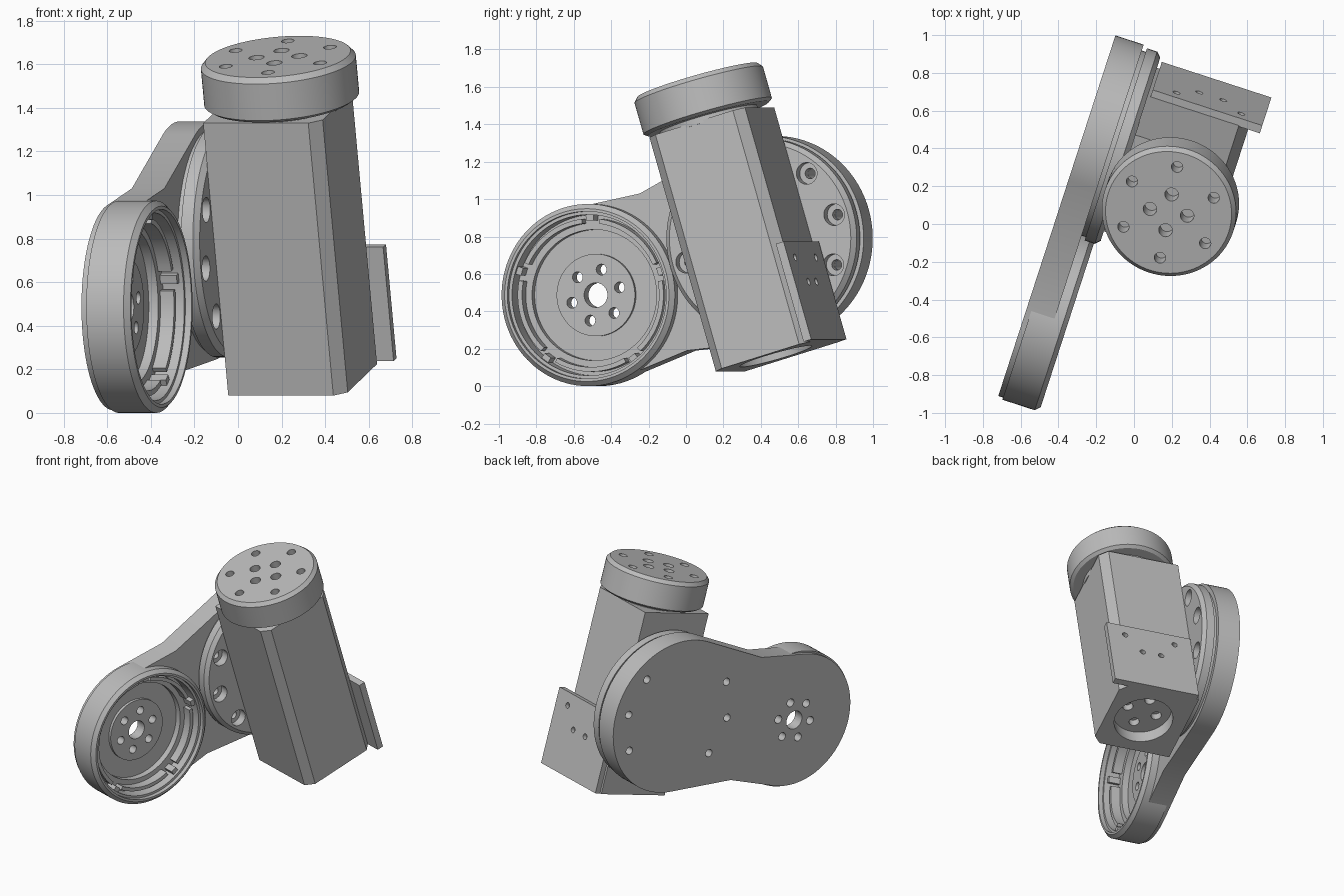
import bpy, bmesh
from math import cos, sin, tau, radians, acos, atan2, hypot
from mathutils import Matrix, Vector

if "Cube" in bpy.data.objects:
    bpy.data.objects.remove(bpy.data.objects["Cube"])

grey = bpy.data.materials.new("light grey")
grey.use_nodes = True
grey.diffuse_color = (0.5, 0.5, 0.5, 1)
grey.node_tree.nodes["Principled BSDF"].inputs["Base Color"].default_value = (0.5, 0.5, 0.5, 1)

# Arm frame: x along the arm, y up, z out of the joint face
TURN = Matrix.Rotation(radians(-18), 4, 'Z')
ARM = TURN @ Matrix(((0, 0, 1, 0), (1, 0, 0, 0), (0, 1, 0, 0), (0, 0, 0, 1)))
# Motor frame: origin at the centre of the top cap, z along the motor axis
MOTOR = TURN @ Matrix.Translation((0.155, 0.115, 1.635)) @ Matrix.Rotation(radians(16.6), 4, 'X')

BIG, BIG_R = (0.371, 0.79), 0.548
SMALL, SMALL_R = (-0.613, 0.487), 0.475


def lathe(bm, profile, center=(0, 0), steps=96):
    """Spin a closed (radius, height) profile around the local z axis."""
    vs = [bm.verts.new((center[0] + r, center[1], h)) for r, h in profile]
    es = [bm.edges.new((vs[i], vs[(i + 1) % len(vs)])) for i in range(len(vs))
          if profile[i][0] > 0 or profile[(i + 1) % len(vs)][0] > 0]
    bmesh.ops.spin(bm, geom=vs + es, cent=(*center, 0), axis=(0, 0, 1),
                   angle=tau, steps=steps, use_merge=True)
    bmesh.ops.remove_doubles(bm, verts=bm.verts, dist=1e-5)


def drill(bm, center, r, low, high):
    lathe(bm, [(0, low), (r, low), (r, high), (0, high)], center, 24)


def prism(bm, outline, low, high):
    rings = [[bm.verts.new((x, y, h)) for x, y in outline] for h in (low, high)]
    for ring in rings:
        bm.faces.new(ring)
    n = len(outline)
    for i in range(n):
        j = (i + 1) % n
        bm.faces.new((rings[0][i], rings[0][j], rings[1][j], rings[1][i]))


def finish(name, bm, frame):
    bmesh.ops.recalc_face_normals(bm, faces=bm.faces)
    mesh = bpy.data.meshes.new(name)
    bm.to_mesh(mesh)
    bm.free()
    mesh.materials.append(grey)
    ob = bpy.data.objects.new(name, mesh)
    ob.matrix_world = frame
    bpy.context.collection.objects.link(ob)
    return ob


def activate(ob):
    bpy.ops.object.select_all(action='DESELECT')
    ob.select_set(True)
    bpy.context.view_layer.objects.active = ob


def cut(ob, bm):
    cutter = finish("cutter", bm, ob.matrix_world.copy())
    cutter.hide_render = True
    bpy.context.view_layer.update()
    mod = ob.modifiers.new("cut", 'BOOLEAN')
    mod.operation, mod.solver, mod.object = 'DIFFERENCE', 'EXACT', cutter
    activate(ob)
    bpy.ops.object.modifier_apply(modifier="cut")
    bpy.data.objects.remove(cutter)


def around(center, r, angles):
    return [(center[0] + r * cos(radians(a)), center[1] + r * sin(radians(a))) for a in angles]


def tangent_arc(center, r, start, end, n=72):
    """Arc of a circle between the tangents from two outside points."""
    def polar(p):
        dx, dy = p[0] - center[0], p[1] - center[1]
        return atan2(dy, dx), acos(r / hypot(dx, dy))
    (a, da), (b, db) = polar(start), polar(end)
    a, b = a + da, b - db
    span = (b - a) % tau
    return [(center[0] + r * cos(a + span * i / n), center[1] + r * sin(a + span * i / n))
            for i in range(n + 1)]


parts = []

# Waisted arm plate with a round end at each joint
low_waist, high_waist = (-0.075, 0.19), (-0.34, 1.03)
outline = ([low_waist] + tangent_arc(BIG, BIG_R, low_waist, high_waist)
           + [high_waist] + tangent_arc(SMALL, SMALL_R, high_waist, low_waist))
bm = bmesh.new()
prism(bm, outline, -0.402, -0.245)
arm = finish("arm_plate", bm, ARM)
parts.append(arm)

# Stepped cavity with a raised hub in the small joint
bm = bmesh.new()
lathe(bm, [(0, -0.325), (0.22, -0.325), (0.22, -0.345), (0.35, -0.345),
           (0.35, -0.3), (0.44, -0.3), (0.44, -0.1), (0, -0.1)], SMALL)
cut(arm, bm)

# Holes through the arm plate
BOLTS = around(BIG, 0.435, (53, 17, -19, 161, 197, 233))
bm = bmesh.new()
drill(bm, SMALL, 0.066, -0.5, -0.2)
for c in around(SMALL, 0.14, range(17, 377, 60)):
    drill(bm, c, 0.029, -0.5, -0.2)
for c in BOLTS:
    drill(bm, c, 0.027, -0.5, -0.1)
cut(arm, bm)

# Raised rim of the small joint
bm = bmesh.new()
lathe(bm, [(0.43, -0.375), (0.487, -0.375), (0.487, -0.195), (0.462, -0.17),
           (0.447, -0.17), (0.447, -0.2), (0.43, -0.2)], SMALL)
parts.append(finish("joint_rim", bm, ARM))

# Segmented locking band inside the rim
bm = bmesh.new()
for k in range(5):
    a0, a1 = 25 + 72 * k, 25 + 72 * k + 58
    angles = [a0 + (a1 - a0) * i / 14 for i in range(15)]
    prism(bm, around(SMALL, 0.41, angles) + around(SMALL, 0.385, angles[::-1]), -0.305, -0.235)
    tab = [a1 + 4, a1 + 7, a1 + 10]
    prism(bm, around(SMALL, 0.435, tab) + around(SMALL, 0.4, tab[::-1]), -0.305, -0.22)
parts.append(finish("locking_band", bm, ARM))

# Bolted flange of the large joint
bm = bmesh.new()
lathe(bm, [(0, -0.25), (0.515, -0.25), (0.515, -0.222), (0.535, -0.222),
           (0.535, -0.165), (0.51, -0.14), (0, -0.14)], BIG)
flange = finish("joint_flange", bm, ARM)
parts.append(flange)
bm = bmesh.new()
for c in BOLTS:
    lathe(bm, [(0, -0.3), (0.028, -0.3), (0.028, -0.2), (0.058, -0.2),
               (0.058, -0.1), (0, -0.1)], c, 32)
cut(flange, bm)

# Motor body with two chamfered outer edges
bm = bmesh.new()
prism(bm, [(-0.295, -0.28), (0.212, -0.28), (0.265, -0.227),
           (0.265, 0.227), (0.212, 0.28), (-0.295, 0.28)], -1.54, -0.235)
body = finish("motor_body", bm, MOTOR)
parts.append(body)
# Round recess with four holes in the base
bm = bmesh.new()
lathe(bm, [(0, -1.45), (0.2, -1.45), (0.2, -1.6), (0, -1.6)])
cut(body, bm)
bm = bmesh.new()
for c in around((0, 0), 0.11, range(8, 368, 90)):
    drill(bm, c, 0.035, -1.5, -1.4)
cut(body, bm)

# Mounting plate on the rear of the body
bm = bmesh.new()
prism(bm, [(-0.28, 0.275), (0.33, 0.275), (0.33, 0.32), (-0.28, 0.32)], -1.54, -0.994)
mount = finish("mounting_plate", bm, MOTOR)
parts.append(mount)
bm = bmesh.new()
for x, z in ((0.18, -1.083), (0.067, -1.218)):
    for side in (-1, 1):
        hole = bmesh.ops.create_cone(
            bm, cap_ends=True, segments=20, radius1=0.02, radius2=0.02, depth=0.06,
            matrix=Matrix.Translation((0.025 + side * x, 0.32, z)) @ Matrix.Rotation(radians(90), 4, 'X'))
cut(mount, bm)

# Neck and drilled output cap
bm = bmesh.new()
lathe(bm, [(0, -0.25), (0.27, -0.25), (0.27, -0.2), (0, -0.2)])
parts.append(finish("motor_neck", bm, MOTOR))
bm = bmesh.new()
lathe(bm, [(0, -0.215), (0.335, -0.215), (0.357, -0.2), (0.357, -0.025), (0.335, 0), (0, 0)])
cap = finish("output_cap", bm, MOTOR)
parts.append(cap)
bm = bmesh.new()
for c in around((0, 0), 0.1, range(8, 368, 90)):
    drill(bm, c, 0.036, -0.1, 0.05)
for c in around((0, 0), 0.255, range(37, 397, 60)):
    drill(bm, c, 0.03, -0.1, 0.05)
cut(cap, bm)

# Smooth round walls, keep hard edges
for ob in parts:
    activate(ob)
    bpy.ops.object.shade_smooth_by_angle(angle=radians(25))
